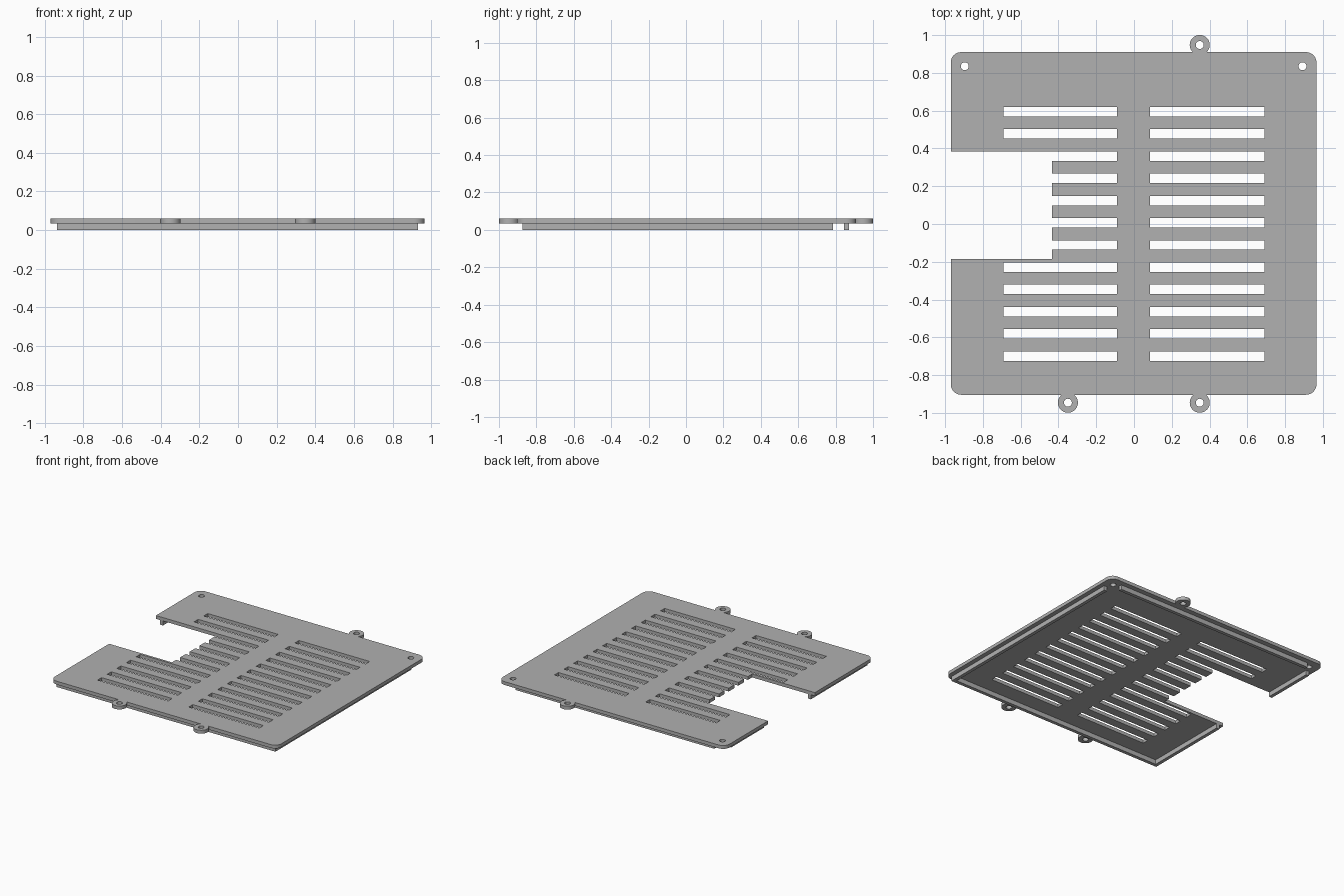
import bpy, bmesh, math
from mathutils import Matrix, Vector

cube = bpy.data.objects.get("Cube")
if cube:
    bpy.data.objects.remove(cube, do_unlink=True)

GREY = (0.44, 0.44, 0.44, 1)
mat = bpy.data.materials.new("plain_grey")
mat.use_nodes = True
mat.diffuse_color = GREY
mat.node_tree.nodes["Principled BSDF"].inputs["Base Color"].default_value = GREY

Z0, Z1 = 0.035, 0.061          # underside and top of the plate
LEFT, RIGHT, FRONT, BACK = -0.97, 0.966, -0.904, 0.91


def add_box(bm, x0, x1, y0, y1, z0, z1):
    m = Matrix.Translation(((x0 + x1) / 2, (y0 + y1) / 2, (z0 + z1) / 2))
    bmesh.ops.create_cube(bm, size=1, matrix=m @ Matrix.Diagonal((x1 - x0, y1 - y0, z1 - z0, 1)))


def add_disc(bm, x, y, r, z0, z1):
    bmesh.ops.create_cone(bm, cap_ends=True, segments=40, radius1=r, radius2=r, depth=z1 - z0,
                          matrix=Matrix.Translation((x, y, (z0 + z1) / 2)))


def make_object(name, bm):
    bmesh.ops.recalc_face_normals(bm, faces=bm.faces)
    mesh = bpy.data.meshes.new(name)
    bm.to_mesh(mesh)
    bm.free()
    mesh.materials.append(mat)
    ob = bpy.data.objects.new(name, mesh)
    bpy.context.collection.objects.link(ob)
    return ob


def select(ob):
    bpy.ops.object.select_all(action='DESELECT')
    ob.select_set(True)
    bpy.context.view_layer.objects.active = ob


def combine(target, tool, operation):
    tool.hide_render = True
    select(target)
    mod = target.modifiers.new(operation.title(), 'BOOLEAN')
    mod.object, mod.operation, mod.solver = tool, operation, 'EXACT'
    bpy.ops.object.modifier_apply(modifier=mod.name)
    bpy.data.objects.remove(tool, do_unlink=True)


# Plate with rounded corners
bm = bmesh.new()
R = 0.055
points = []
for cx, cy, start in ((RIGHT - R, BACK - R, 0), (LEFT + R, BACK - R, 90),
                      (LEFT + R, FRONT + R, 180), (RIGHT - R, FRONT + R, 270)):
    for i in range(9):
        a = math.radians(start + i * 90 / 8)
        points.append(bm.verts.new((cx + R * math.cos(a), cy + R * math.sin(a), Z0)))
face = bm.faces.new(points)
ext = bmesh.ops.extrude_face_region(bm, geom=[face], use_keep_orig=True)
bmesh.ops.translate(bm, vec=Vector((0, 0, Z1 - Z0)),
                    verts=[v for v in ext["geom"] if isinstance(v, bmesh.types.BMVert)])
plate = make_object("vent_plate", bm)

# Vent slots: two columns of twelve
slots = bmesh.new()
for row in range(12):
    y = 0.595 - row * 0.1177
    for x0, x1 in ((-0.692, -0.09), (0.086, 0.69)):
        add_box(slots, x0, x1, y - 0.025, y + 0.025, Z0 - 0.1, Z1 + 0.1)
combine(plate, make_object("slot_cutter", slots), 'DIFFERENCE')

# Side notch
NOTCH_Y0, NOTCH_Y1 = -0.186, 0.385
notch = bmesh.new()
add_box(notch, -1.2, -0.434, NOTCH_Y0, NOTCH_Y1, Z0 - 0.1, Z1 + 0.1)
combine(plate, make_object("notch_cutter", notch), 'DIFFERENCE')

# Corner screw holes
holes = bmesh.new()
for x in (-0.896, 0.892):
    add_disc(holes, x, 0.835, 0.021, Z0 - 0.1, Z1 + 0.1)
combine(plate, make_object("hole_cutter", holes), 'DIFFERENCE')
select(plate)
bpy.ops.object.shade_smooth_by_angle()

# Mounting tabs: rings bitten by the plate edge
for name, x, y in (("front_right_tab", -0.35, -0.946), ("front_left_tab", 0.348, -0.946),
                   ("back_tab", 0.348, 0.948)):
    bm = bmesh.new()
    add_disc(bm, x, y, 0.053, Z0, Z1)
    tab = make_object(name, bm)
    bore = bmesh.new()
    add_disc(bore, x, y, 0.021, Z0 - 0.1, Z1 + 0.1)
    combine(tab, make_object("bore_cutter", bore), 'DIFFERENCE')
    trim = bmesh.new()
    add_box(trim, LEFT, RIGHT, FRONT, BACK, Z0 - 0.1, Z1 + 0.1)
    combine(tab, make_object("trim_cutter", trim), 'DIFFERENCE')
    select(tab)
    bpy.ops.object.shade_smooth_by_angle()

# Locating ribs under the plate
T = 0.026
RX0, RX1, RY0, RY1, SIDE_END = -0.936, 0.932, -0.875, 0.872, 0.787
for name, x0, x1, y0, y1 in (
        ("front_rib", RX0, RX1, RY0, RY0 + T),
        ("back_rib", RX0 + 0.085, RX1 - 0.085, RY1 - T, RY1),
        ("left_rib", RX1 - T, RX1, RY0 + T, SIDE_END),
        ("right_front_rib", RX0, RX0 + T, RY0 + T, NOTCH_Y0),
        ("right_back_rib", RX0, RX0 + T, NOTCH_Y1, SIDE_END)):
    bm = bmesh.new()
    add_box(bm, x0, x1, y0, y1, 0, Z0)
    make_object(name, bm)
